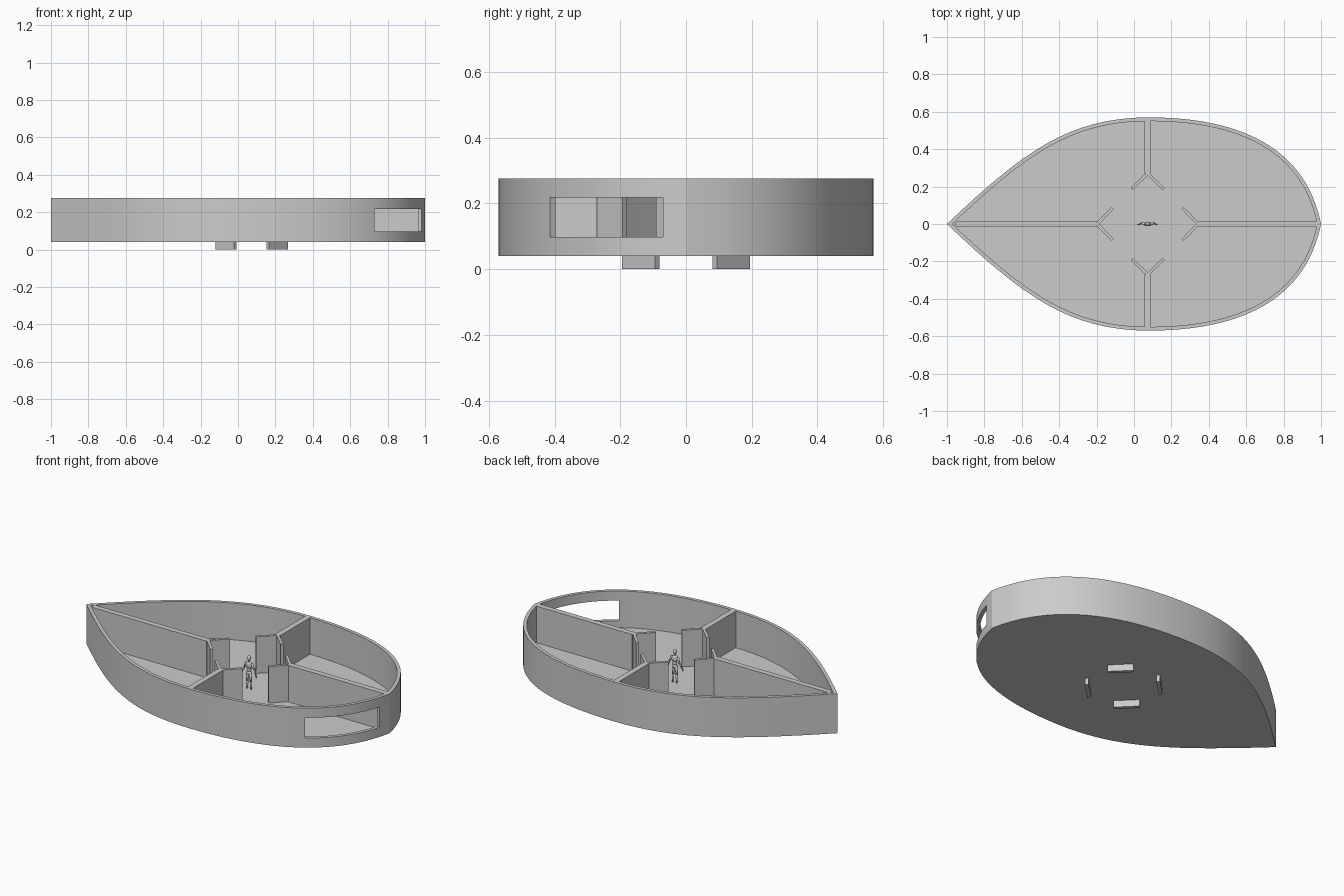
import bpy, bmesh, math
from mathutils import Vector, Matrix
from mathutils.geometry import interpolate_bezier

if "Cube" in bpy.data.objects:
    bpy.data.objects.remove(bpy.data.objects["Cube"])

Z0, FLOOR, TOP = 0.04, 0.057, 0.275
CX = 0.073          # centre of the hub


def finish(name, bm):
    bmesh.ops.recalc_face_normals(bm, faces=bm.faces)
    me = bpy.data.meshes.new(name)
    bm.to_mesh(me)
    bm.free()
    ob = bpy.data.objects.new(name, me)
    bpy.context.collection.objects.link(ob)
    return ob


def prism(name, pts, z0, z1):
    bm = bmesh.new()
    f = bm.faces.new([bm.verts.new((p[0], p[1], z0)) for p in pts])
    r = bmesh.ops.extrude_face_region(bm, geom=[f])
    vs = [g for g in r["geom"] if isinstance(g, bmesh.types.BMVert)]
    bmesh.ops.translate(bm, verts=vs, vec=(0, 0, z1 - z0))
    return finish(name, bm)


def strip(name, a, b, width, z0, z1):
    # upright panel running from a to b in plan
    a, b = Vector(a), Vector(b)
    d = (b - a).normalized()
    n = Vector((-d.y, d.x)) * width / 2
    return prism(name, [a + n, a - n, b - n, b + n], z0, z1)


def inset(pts, d):
    out = []
    for i, p in enumerate(pts):
        e0 = (p - pts[i - 1]).normalized()
        e1 = (pts[(i + 1) % len(pts)] - p).normalized()
        n0, n1 = Vector((-e0.y, e0.x)), Vector((-e1.y, e1.x))
        m = (n0 + n1).normalized()
        out.append(p + m * d / m.dot(n0))
    return out


# Leaf-shaped plan, lower half then mirrored upper half (counter-clockwise)
V = Vector
half = interpolate_bezier(V((-1, 0)), V((-.6, -.38)), V((-.35, -.57)), V((.08, -.57)), 17)
half += interpolate_bezier(V((.08, -.57)), V((.58, -.57)), V((.92, -.4)), V((1, 0)), 21)[1:]
half = [V((p[0], p[1])) for p in half]
outline = half + [V((p.x, -p.y)) for p in half[-2:0:-1]]
inner = inset(outline, 0.02)

# Outer wall ring
bm = bmesh.new()
rings = [[bm.verts.new((p.x, p.y, z)) for p in ps]
         for ps, z in ((outline, Z0), (outline, TOP), (inner, TOP), (inner, Z0))]
n = len(outline)
for k in range(4):
    a, b = rings[k], rings[(k + 1) % 4]
    for i in range(n):
        j = (i + 1) % n
        bm.faces.new((a[i], a[j], b[j], b[i]))
wall = finish("outer_wall", bm)

# Window opening cut square to the curved wall
p1, n1 = V((.73, -.412)), V((.57, -.82))
p2, n2 = V((.985, -.07)), V((.98, -.17))
cutter = prism("window_cutter", [p1 - n1 * .05, p1 + n1 * .2, p2 + n2 * .2, p2 - n2 * .05], .097, .218)
cutter.hide_render = True
cutter.hide_set(True)
mod = wall.modifiers.new("window", 'BOOLEAN')
mod.object = cutter
mod.solver = 'EXACT'

# Floor
prism("floor", inner, Z0, FLOOR)

# Four Y-shaped partitions around the hub, with lowered doors between them
for name, ang, reach in (("east", 0, .912), ("north", 90, .555), ("west", 180, 1.03), ("south", 270, .555)):
    def place(x, y, a=math.radians(ang)):
        return (CX + x * math.cos(a) - y * math.sin(a), x * math.sin(a) + y * math.cos(a))
    strip(name + "_partition", place(.27, 0), place(reach, 0), .033, FLOOR, TOP)
    # pair of arms as one mitred chevron
    t = .011
    prism(name + "_arms", [place(*p) for p in (
        (.27 + t, 0), (.187 + t / 2, .0915), (.187 - t / 2, .0805), (.27 - t, 0),
        (.187 - t / 2, -.0805), (.187 + t / 2, -.0915))], FLOOR, TOP)
    strip(name + "_lowered_door", place(.187, .087), place(.087, .187), .02, 0, FLOOR - .001)

# Standing scale figure
bm = bmesh.new()


def limb(a, b, r0, r1):
    a, b = Vector(a), Vector(b)
    d = b - a
    m = Matrix.Translation((a + b) / 2) @ d.to_track_quat('Z', 'Y').to_matrix().to_4x4()
    bmesh.ops.create_cone(bm, cap_ends=True, segments=10, radius1=r0, radius2=r1, depth=d.length, matrix=m)


def ball(c, sx, sy, sz):
    m = Matrix.Translation(c) @ Matrix.Diagonal((sx, sy, sz, 1))
    bmesh.ops.create_uvsphere(bm, u_segments=12, v_segments=8, radius=1, matrix=m)


ball((CX, 0, .240), .0105, .012, .015)
limb((CX, 0, .215), (CX, 0, .23), .006, .005)
ball((CX, 0, .198), .021, .012, .022)
ball((CX, 0, .172), .014, .010, .018)
ball((CX, 0, .153), .018, .012, .013)
for s in (-1, 1):
    limb((CX + s * .019, 0, .21), (CX + s * .034, .004, .176), .007, .005)
    limb((CX + s * .034, .004, .176), (CX + s * .046, -.002, .148), .005, .0035)
    ball((CX + s * .049, -.003, .142), .0045, .004, .009)
    limb((CX + s * .009, 0, .153), (CX + s * .012, 0, .102), .0095, .006)
    limb((CX + s * .012, 0, .104), (CX + s * .014, .003, .05), .0065, .004)
    ball((CX + s * .014, -.006, .05), .006, .014, .008)
fig = finish("standing_figure", bm)
for p in fig.data.polygons:
    p.use_smooth = True

# Smooth shading on the curved wall, crisp edges kept
bpy.context.view_layer.objects.active = wall
wall.select_set(True)
bpy.ops.object.shade_smooth_by_angle(angle=math.radians(25))
